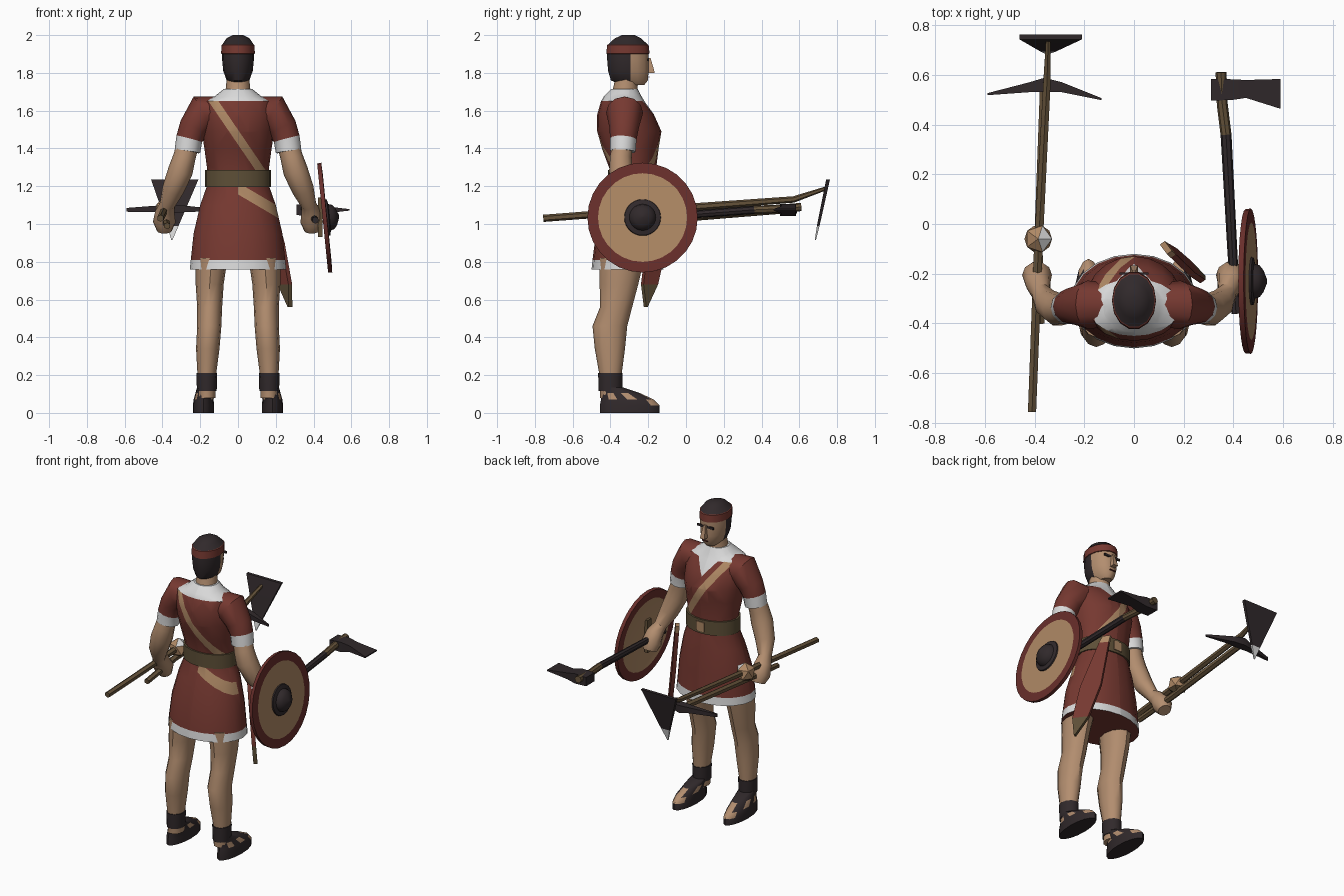
import bpy, bmesh, math
from mathutils import Vector as V

old = bpy.data.objects.get("Cube")
if old:
    bpy.data.objects.remove(old, do_unlink=True)

PALETTE = {
    "red_cloth": (.18, .040, .030), "skin": (.45, .27, .16), "white_trim": (.70, .70, .70),
    "dark_iron": (.030, .022, .024), "olive_leather": (.11, .078, .038),
    "tan_leather": (.43, .25, .13), "wood": (.13, .085, .042), "rim_red": (.14, .028, .024)}
NAMES = list(PALETTE)
MATS = []
for key, rgb in PALETTE.items():
    m = bpy.data.materials.new(key)
    m.use_nodes = True
    m.diffuse_color = (*rgb, 1)
    bsdf = m.node_tree.nodes["Principled BSDF"]
    bsdf.inputs["Base Color"].default_value = (*rgb, 1)
    bsdf.inputs["Roughness"].default_value = .9
    MATS.append(m)


def finish(name, bm, rule, cuts=()):
    """Cut colour borders, colour the faces by rule, and shade."""
    for co, no in cuts:
        bmesh.ops.bisect_plane(bm, geom=bm.verts[:] + bm.edges[:] + bm.faces[:],
                               plane_co=co, plane_no=no)
    bmesh.ops.recalc_face_normals(bm, faces=bm.faces[:])
    for f in bm.faces:
        c = f.calc_center_median()
        f.material_index = NAMES.index(rule if isinstance(rule, str) else rule(c))
    me = bpy.data.meshes.new(name)
    bm.to_mesh(me)
    bm.free()
    for m in MATS:
        me.materials.append(m)
    ob = bpy.data.objects.new(name, me)
    bpy.context.collection.objects.link(ob)
    bpy.ops.object.select_all(action="DESELECT")
    ob.select_set(True)
    bpy.context.view_layer.objects.active = ob
    bpy.ops.object.shade_smooth_by_angle(angle=math.radians(38))
    return ob


def loft(name, rings, rule, n=12, cuts=()):
    """Skin a row of (centre, axis, axis) rings; n=4 gives box sections."""
    bm = bmesh.new()
    k, phase = (math.sqrt(2), math.pi / 4) if n == 4 else (1, 0)
    rows = []
    for c, u, v in rings:
        angles = [phase + math.tau * i / n for i in range(n)]
        rows.append([bm.verts.new(V(c) + V(u) * k * math.cos(a) + V(v) * k * math.sin(a))
                     for a in angles])
    for a, b in zip(rows, rows[1:]):
        for i in range(n):
            j = (i + 1) % n
            bm.faces.new((a[i], a[j], b[j], b[i]))
    bm.faces.new(rows[0])
    bm.faces.new(rows[-1])
    return finish(name, bm, rule, cuts)


def flat(x, y, z, rx, ry):
    return (x, y, z), (rx, 0, 0), (0, ry, 0)


def upright(x, y, z, ry, rz):
    return (x, y, z), (0, ry, 0), (0, 0, rz)


def tube(name, points, rule, n=10, ref=(0, 1, 0)):
    """Round limb through (x, y, z, radius) points."""
    ps = [V(p[:3]) for p in points]
    rings = []
    for i, p in enumerate(ps):
        t = (ps[min(i + 1, len(ps) - 1)] - ps[max(i - 1, 0)]).normalized()
        u = t.cross(V(ref)).normalized()
        rings.append((p, u * points[i][3], t.cross(u) * points[i][3]))
    return loft(name, rings, rule, n)


# Tunic with shoulder strap, hip strap, neck opening and hem
STRAP, HIP = V((.826, 0, .564)), V((.507, 0, .862))


def tunic_rule(c):
    if c.z < .81 or c.z > 1.655:
        return "white_trim" if c.z > .77 else "red_cloth"
    if c.y > -.3 and c.z > 1.56 + abs(c.x) * 1.3:
        return "white_trim"
    if c.z > 1.2 and abs(c.dot(STRAP) - .823) < .022:
        return "tan_leather"
    if c.z < 1.2 and c.y < -.3 and c.x > 0 and abs(c.dot(HIP) - 1.024) < .027:
        return "tan_leather"
    return "red_cloth"


cuts = [(STRAP * d, STRAP) for d in (.801, .845)] + [(HIP * d, HIP) for d in (.997, 1.051)]
cuts += [((0, 0, 1.56), (s * 1.3, 0, 1)) for s in (-1, 1)]
cuts += [((0, -.3, 0), (0, 1, 0)), ((0, 0, 0), (1, 0, 0))]
loft("tunic", [flat(0, y, z, rx, ry) for y, z, rx, ry in (
    (-.31, .76, .255, .19), (-.31, .81, .25, .185), (-.305, .95, .235, .172),
    (-.29, 1.1, .20, .145), (-.28, 1.2, .165, .122), (-.28, 1.28, .162, .12),
    (-.295, 1.4, .178, .15), (-.30, 1.49, .192, .17), (-.32, 1.58, .20, .15),
    (-.335, 1.65, .185, .115), (-.335, 1.675, .125, .10), (-.325, 1.715, .075, .07))],
    tunic_rule, 20, cuts)

# Belt and buckle
loft("belt", [flat(0, -.28, z, .174, .132) for z in (1.195, 1.24, 1.285)], "olive_leather", 20)
loft("buckle", [flat(0, -.148, z, .028, .004) for z in (1.21, 1.27)], "tan_leather", 4)

# Neck, head, nose and brows
tube("neck", [(0, -.325, 1.66, .078), (0, -.32, 1.72, .064), (0, -.31, 1.8, .058)], "skin", 12)


def head_rule(c):
    if 1.9 < c.z < 1.95:
        return "red_cloth"
    return "skin" if c.z < 1.9 and c.y > -.295 else "dark_iron"


loft("head", [flat(0, (b + f) / 2, z, rx, (f - b) / 2) for z, rx, b, f in (
    (1.735, .035, -.34, -.22), (1.76, .06, -.40, -.20), (1.81, .078, -.415, -.195),
    (1.87, .084, -.42, -.195), (1.9, .084, -.42, -.195), (1.902, .089, -.425, -.19),
    (1.948, .088, -.42, -.195), (1.95, .083, -.415, -.20), (1.982, .062, -.38, -.235),
    (2.0, .028, -.34, -.27))], head_rule, 14, [((0, -.295, 0), (0, 1, 0))])
loft("nose", [flat(0, -.19, 1.80, .016, .024), flat(0, -.195, 1.815, .015, .026),
              flat(0, -.196, 1.88, .007, .008)], "skin", 4)
for s in (-1, 1):
    loft("brow", [flat(s * .036, -.200, z, .022, .004) for z in (1.862, 1.876)], "dark_iron", 4)
loft("mouth", [flat(0, -.196, z, .02, .003) for z in (1.775, 1.781)], "rim_red", 4)


# Limbs, mirrored
def foot_rule(c):
    if c.z < .045 or .115 < c.z:
        return "dark_iron"
    if c.y > -.22:
        return "skin"
    return "dark_iron" if c.z < .08 or math.sin(c.y * 70) > 0 else "skin"


for s, side in ((1, "left"), (-1, "right")):
    tube(side + "_sleeve", [(s * .10, -.325, 1.59, .085), (s * .185, -.325, 1.59, .098),
                            (s * .235, -.328, 1.51, .078), (s * .258, -.332, 1.45, .070),
                            (s * .268, -.335, 1.385, .068)],
         lambda c: "white_trim" if c.z < 1.45 else "red_cloth", 12)
    tube(side + "_arm", [(s * .26, -.333, 1.44, .056), (s * .285, -.345, 1.35, .06),
                         (s * .305, -.345, 1.28, .066), (s * .345, -.32, 1.18, .058),
                         (s * .375, -.275, 1.1, .04), (s * .387, -.235, 1.06, .052),
                         (s * .39, -.205, 1.01, .06), (s * .39, -.185, .965, .04)], "skin", 10)
    loft(side + "_leg", [flat(s * x, y, z, rx, ry) for x, y, z, rx, ry in (
        (.165, -.40, .08, .046, .055), (.165, -.40, .21, .05, .06),
        (.16, -.403, .34, .062, .08), (.152, -.403, .46, .064, .092),
        (.15, -.37, .56, .066, .085), (.15, -.355, .68, .074, .102),
        (.14, -.34, .82, .085, .12))], "skin", 12)
    loft(side + "_ankle_wrap", [flat(s * .165, -.40, z, r, r + .01) for z, r in
                                ((.115, .052), (.16, .054), (.21, .055))], "dark_iron", 12)
    loft(side + "_sandal", [flat(s * x, y, z, rx, ry) for x, y, z, rx, ry in (
        (.183, -.298, 0, .056, .158), (.183, -.298, .04, .056, .158),
        (.182, -.31, .07, .053, .14), (.175, -.345, .105, .05, .102),
        (.167, -.395, .135, .05, .062))], foot_rule, 16)


# Round shield: a turned profile about a tilted axis, coloured by radius
def shield_rule(c):
    r = math.hypot(c.y, c.z)
    if r > .234:
        return "rim_red"
    return "dark_iron" if c.x > .013 and r < .098 else "tan_leather"


shield = loft("shield", [upright(x, 0, 0, r, r) for x, r in (
    (-.01, .01), (-.01, .232), (-.012, .236), (-.012, .29), (.01, .292), (.012, .236), (.012, .232),
    (.012, .097), (.02, .095), (.025, .07), (.045, .064), (.06, .045), (.075, .008))],
    shield_rule, 28)
shield.location = (.46, -.23, 1.033)
shield.rotation_euler = (0, -.1, 0)
loft("shield_grip", [flat(.435, -.23, z, .012, .02) for z in (.93, 1.14)], "wood", 4)

# Axe in the left hand
tube("axe_handle", [(.41, -.36, 1.02, .018), (.395, -.1, 1.04, .02), (.37, .36, 1.075, .022),
                    (.355, .48, 1.08, .022), (.35, .61, 1.09, .022)],
     lambda c: "wood" if c.y > .36 else "dark_iron", 8, (1, 0, 0))
loft("axe_head", [upright(x, y, 1.075, ry, rz) for x, y, ry, rz in (
    (.31, .54, .043, .028), (.39, .54, .042, .032), (.45, .543, .036, .02),
    (.59, .523, .06, .004))], "dark_iron", 4)

# Hoe and pick in the right hand
tube("hoe_shaft", [(-.41, -.755, 1.03, .019), (-.385, -.1, 1.08, .02), (-.35, .57, 1.13, .017),
                   (-.345, .745, 1.19, .010)], "wood", 6, (1, 0, 0))
loft("hoe_blade", [flat(x, y, z, rx, ry) for x, y, z, rx, ry in (
    (-.335, .752, 1.235, .125, .010), (-.345, .70, .99, .030, .007),
    (-.35, .685, .915, .003, .003))],
    lambda c: "white_trim" if c.z < .99 else "dark_iron", 4)
tube("pick_shaft", [(-.375, -.40, .99, .018), (-.385, -.1, 1.025, .02), (-.36, .575, 1.08, .02)],
     "wood", 6, (1, 0, 0))
loft("pick_head", [upright(x, y, z, ry, rz) for x, y, z, ry, rz in (
    (-.59, .522, 1.075, .004, .010), (-.42, .55, 1.08, .02, .018), (-.36, .56, 1.08, .028, .024),
    (-.29, .55, 1.08, .02, .018), (-.13, .502, 1.075, .004, .006))], "dark_iron", 4)

# Faceted wrapped knot ahead of the right hand
bm = bmesh.new()
bmesh.ops.create_icosphere(bm, subdivisions=1, radius=.062)
bmesh.ops.translate(bm, verts=bm.verts[:], vec=(-.385, -.06, 1.08))
finish("shaft_knot", bm, lambda c: "white_trim" if c.x > -.385 and c.z > 1.09
       else "tan_leather" if c.z > 1.06 else "wood")

# Scabbard hung at the left hip
loft("scabbard", [((x, y, z), (.60 * w, -.80 * w, 0), (.010, .007, 0)) for x, y, z, w in (
    (.128, -.095, 1.235, .024), (.14, -.105, 1.19, .03), (.20, -.155, .9, .062),
    (.248, -.193, .68, .048), (.275, -.213, .56, .004))],
    lambda c: "olive_leather" if c.z < .68 else "tan_leather" if c.z > 1.2 else "red_cloth", 4)
